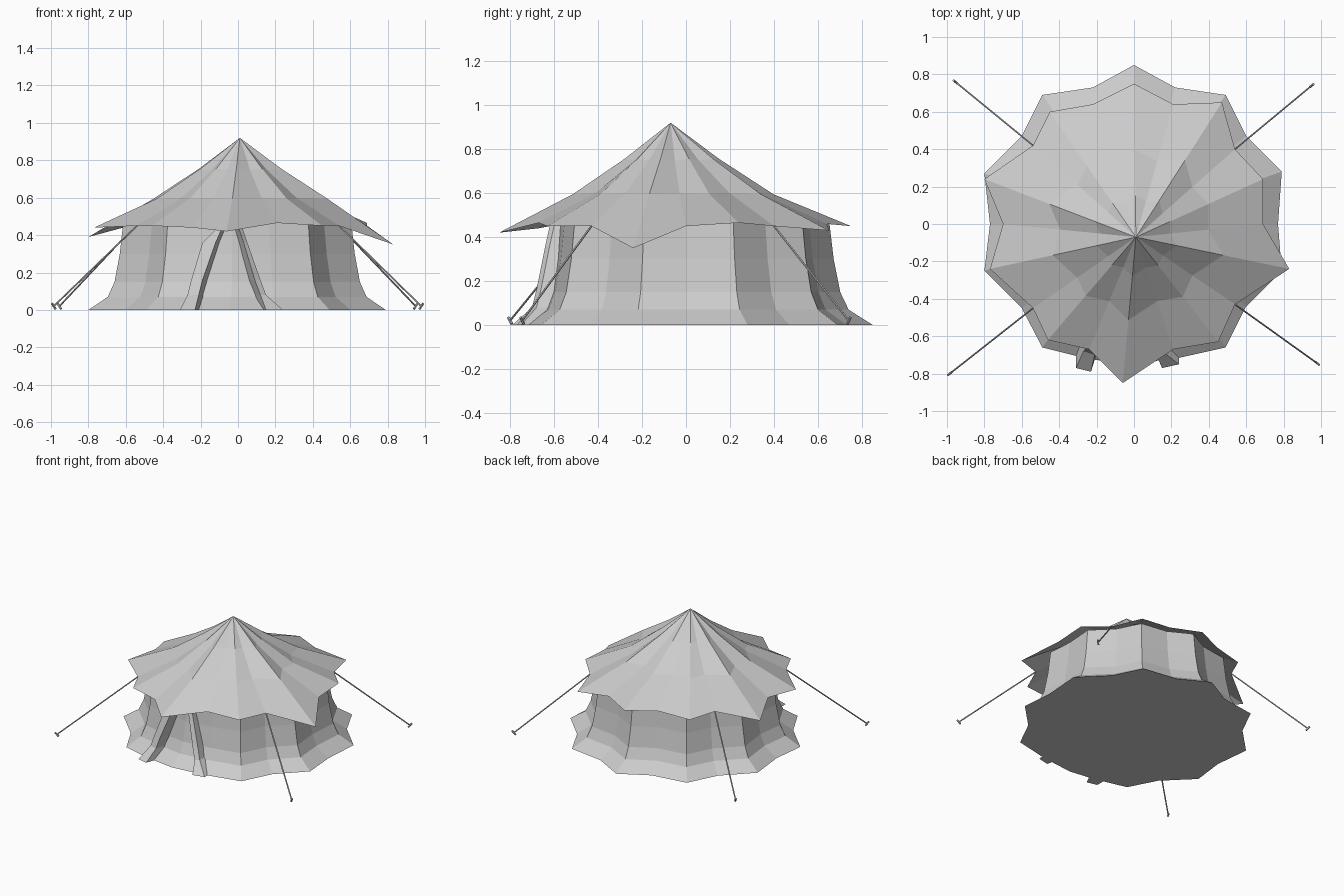
import bpy, bmesh
from mathutils import Vector

cube = bpy.data.objects.get("Cube")
if cube:
    bpy.data.objects.remove(cube)


def make_material(name, value):
    mat = bpy.data.materials.new(name)
    mat.use_nodes = True
    color = (value, value, value, 1)
    mat.diffuse_color = color
    mat.node_tree.nodes["Principled BSDF"].inputs["Base Color"].default_value = color
    return mat


canvas = make_material("grey_canvas", 0.6)


def finish(name, bm, outward=True):
    if outward:
        bmesh.ops.recalc_face_normals(bm, faces=bm.faces)
    mesh = bpy.data.meshes.new(name)
    bm.to_mesh(mesh)
    bm.free()
    mesh.materials.append(canvas)
    obj = bpy.data.objects.new(name, mesh)
    bpy.context.collection.objects.link(obj)
    return obj


def loft(name, rings, tip=None, cap_first=False, cap_last=False):
    """Skin a stack of closed rings, optionally ending in a point or caps."""
    bm = bmesh.new()
    rows = [[bm.verts.new(p) for p in ring] for ring in rings]
    n = len(rows[0])
    for low, high in zip(rows, rows[1:]):
        for i in range(n):
            j = (i + 1) % n
            bm.faces.new((low[i], low[j], high[j], high[i]))
    if tip is not None:
        peak = bm.verts.new(tip)
        for i in range(n):
            bm.faces.new((rows[-1][i], rows[-1][(i + 1) % n], peak))
    if cap_first:
        bm.faces.new(rows[0][::-1])
    if cap_last:
        bm.faces.new(rows[-1])
    return finish(name, bm)


# Roof: scalloped eave, alternating ridge and valley, rising to an off-centre peak
eave = [Vector(p) for p in (
    (0, .75, .45), (-.22, .64, .46), (-.45, .60, .44), (-.54, .42, .46),
    (-.80, .24, .39), (-.70, 0, .45), (-.77, -.24, .44), (-.54, -.45, .45),
    (-.46, -.62, .45), (-.24, -.67, .44), (-.06, -.85, .42), (.21, -.67, .465),
    (.45, -.63, .45), (.54, -.43, .45), (.83, -.24, .35), (.69, 0, .45),
    (.69, .24, .465), (.54, .40, .45), (.47, .65, .43), (.21, .64, .46))]
apex = Vector((.01, -.07, .92))


def roof_ring(fraction, ridge_z, valley_z):
    ring = []
    for i, p in enumerate(eave):
        q = apex.lerp(p, fraction)
        q.z = valley_z if i % 2 else ridge_z
        ring.append(q)
    return ring


loft("roof", [eave, roof_ring(.57, .595, .60), roof_ring(.27, .755, .75)], tip=apex)

# Wall: scalloped footprint with a flared skirt, closed by a ground sheet
foot = [(0, .85), (-.22, .73), (-.49, .69), (-.60, .47), (-.80, .27),
        (-.77, 0), (-.80, -.25), (-.60, -.45), (-.49, -.66), (-.25, -.72),
        (-.04, -.75), (.22, -.72), (.49, -.66), (.60, -.44), (.79, -.25),
        (.77, 0), (.79, .28), (.60, .47), (.49, .69), (.22, .73)]
wall_profile = [(1, 0), (.87, .07), (.825, .15), (.79, .30), (.765, .48)]
loft("tent_wall", [[(x * s, y * s, z) for x, y in foot] for s, z in wall_profile],
     cap_first=True)


# Door flaps: folded strips either side of the entrance
def door_flap(name, rows):
    rings = []
    for z, outer, front, inner, y_front, y_back in rows:
        rings.append([(outer, y_back, z), (outer, y_front + .02, z),
                      (front, y_front, z), (inner, y_back, z)])
    loft(name, rings, cap_first=True, cap_last=True)


door_flap("right_door_flap", [
    (0, -.31, -.23, -.19, -.79, -.66), (.08, -.27, -.21, -.18, -.70, -.60),
    (.16, -.25, -.19, -.16, -.68, -.58), (.36, -.19, -.12, -.09, -.64, -.54),
    (.45, -.10, -.08, -.05, -.62, -.53)])
door_flap("left_door_flap", [
    (0, .24, .15, .12, -.77, -.66), (.08, .15, .12, .08, -.70, -.60),
    (.16, .12, .09, .05, -.68, -.58), (.36, .05, .03, -.01, -.64, -.54),
    (.45, .02, 0, -.04, -.62, -.53)])


# Guy ropes and their pegs
def rod(name, start, end, radius, sides=6):
    start, end = Vector(start), Vector(end)
    turn = (end - start).to_track_quat("Z", "Y")
    bm = bmesh.new()
    bmesh.ops.create_cone(bm, cap_ends=True, segments=sides, radius1=radius,
                          radius2=radius, depth=(end - start).length)
    bmesh.ops.rotate(bm, verts=bm.verts, matrix=turn.to_matrix())
    bmesh.ops.translate(bm, verts=bm.verts, vec=(start + end) / 2)
    return finish(name, bm)


ropes = {"back_right": ((-.955, .76), eave[3]), "back_left": ((.95, .74), eave[17]),
         "front_right": ((-.985, -.80), eave[7]), "front_left": ((.98, -.745), eave[13])}
for side, ((x, y), top) in ropes.items():
    rod(side + "_guy_rope", (x, y, .02), top, .005)
    out = Vector((x, y, 0)).normalized() * .012
    base = Vector((x, y, .005))
    rod(side + "_peg", base - out, base + out + Vector((0, 0, .03)), .007)
